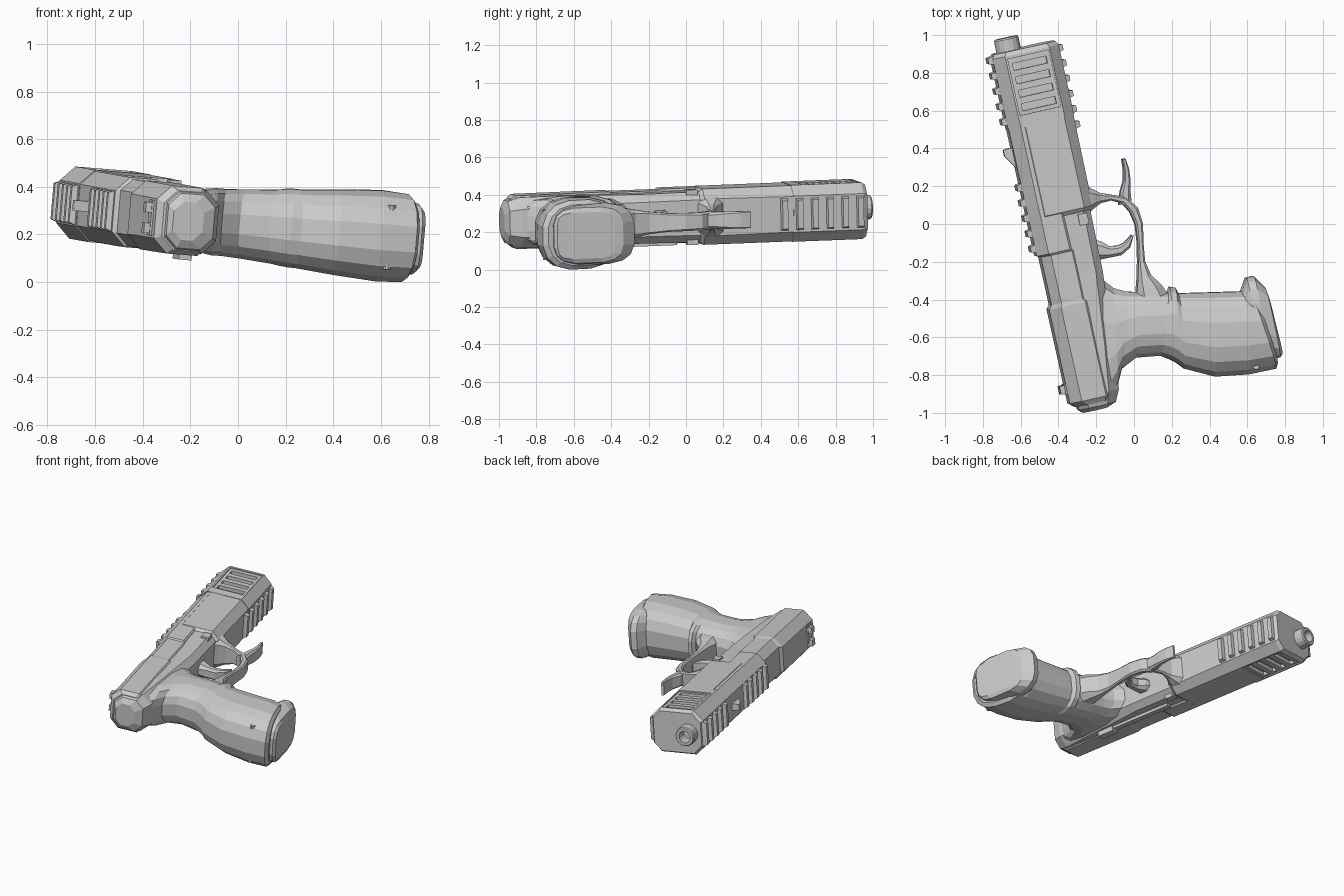
import bpy, bmesh
from math import sin, cos, pi, copysign
from mathutils import Vector, Matrix

LEAN = 0.2182  # slide direction in the top view


def P(s, t, w):
    """Slide frame (along, down towards grip, sideways) to model space."""
    return Vector((-sin(LEAN) * s + cos(LEAN) * t, cos(LEAN) * s + sin(LEAN) * t, w))


def build(name, parts):
    """Each part is a list of matching rings, skinned and capped."""
    bm = bmesh.new()
    for rings in parts:
        rows = [[bm.verts.new(p) for p in r] for r in rings]
        n = len(rows[0])
        for a, b in zip(rows, rows[1:]):
            for i in range(n):
                bm.faces.new((a[i], a[(i + 1) % n], b[(i + 1) % n], b[i]))
        bm.faces.new(rows[0])
        bm.faces.new(rows[-1][::-1])
    bmesh.ops.recalc_face_normals(bm, faces=bm.faces)
    me = bpy.data.meshes.new(name)
    bm.to_mesh(me)
    bm.free()
    ob = bpy.data.objects.new(name, me)
    bpy.context.collection.objects.link(ob)
    return ob


def octo(s, t0, t1, h, c0, c1):
    """Chamfered section across the slide."""
    pts = [(t0, -h + c0), (t0 + c0, -h), (t1 - c1, -h), (t1, -h + c1),
           (t1, h - c1), (t1 - c1, h), (t0 + c0, h), (t0, h - c0)]
    return [P(s, t, w) for t, w in pts]


def box(s0, s1, t0, t1, w0, w1):
    return [[P(s, t, w) for t, w in ((t0, w0), (t1, w0), (t1, w1), (t0, w1))] for s in (s0, s1)]


def oval(ax, ay, bx, by, h, power=2.6, n=16):
    """Super-ellipse section between front point a and back point b."""
    a, b = Vector((ax, ay, 0)), Vector((bx, by, 0))
    ring = []
    for i in range(n):
        q = 2 * pi * (i + 0.5) / n
        u, v = (copysign(abs(f) ** (2 / power), f) for f in (cos(q), sin(q)))
        ring.append((a + b) / 2 + (a - b) / 2 * u + Vector((0, 0, h * v)))
    return ring


def strip(path):
    """Chamfered bar along (x, y, half thickness, half width) points."""
    rings = []
    for i, (x, y, r, h) in enumerate(path):
        p, q = path[max(i - 1, 0)], path[min(i + 1, len(path) - 1)]
        d = Vector((q[0] - p[0], q[1] - p[1], 0)).normalized()
        nrm = Vector((-d.y, d.x, 0))
        c = r * 0.5
        pts = [(-r, -h + c), (-r + c, -h), (r - c, -h), (r, -h + c),
               (r, h - c), (r - c, h), (-r + c, h), (-r, h - c)]
        rings.append([Vector((x, y, w)) + nrm * k for k, w in pts])
    return rings


def tube(stations, t, n=16):
    return [[P(s, t + r * cos(2 * pi * i / n), r * sin(2 * pi * i / n)) for i in range(n)]
            for s, r in stations]


# slide with stepped top
build("slide", [[octo(*a) for a in (
    (-0.875, -0.525, -0.36, 0.125, 0.055, 0.01), (-0.85, -0.552, -0.35, 0.143, 0.06, 0.01),
    (-0.34, -0.552, -0.35, 0.145, 0.06, 0.01), (-0.32, -0.535, -0.36, 0.14, 0.05, 0.01),
    (-0.06, -0.535, -0.36, 0.14, 0.05, 0.01), (-0.05, -0.555, -0.37, 0.147, 0.06, 0.01),
    (0.64, -0.555, -0.38, 0.147, 0.06, 0.01))]])

# frame below the slide, rounded at the back
build("frame", [[octo(*a) for a in (
    (-0.915, -0.49, -0.36, 0.08, 0.04, 0.04), (-0.895, -0.51, -0.31, 0.115, 0.05, 0.05),
    (-0.83, -0.52, -0.28, 0.135, 0.05, 0.06), (-0.60, -0.52, -0.26, 0.138, 0.05, 0.05),
    (-0.20, -0.50, -0.23, 0.132, 0.03, 0.04), (0.13, -0.50, -0.225, 0.135, 0.03, 0.04),
    (0.15, -0.50, -0.208, 0.15, 0.03, 0.05), (0.66, -0.50, -0.203, 0.15, 0.03, 0.055))]])

# muzzle block with slotted side panels
block = build("muzzle_block", [[octo(*a) for a in (
    (0.635, -0.558, -0.2, 0.152, 0.062, 0.055), (1.02, -0.558, -0.2, 0.152, 0.062, 0.055),
    (1.042, -0.545, -0.213, 0.139, 0.058, 0.05))]])
panels = build("panel_cutter", [box(0.70, 1.005, -0.485, -0.262, g * 0.144, g * 0.2) for g in (-1, 1)])
slots = build("slot_cutter", [box(0.72 + 0.073 * i, 0.758 + 0.073 * i, -0.465, -0.282, g * 0.118, g * 0.2)
                              for g in (-1, 1) for i in range(4)])
for cutter in (panels, slots):
    m = block.modifiers.new(cutter.name, 'BOOLEAN')
    m.operation, m.solver, m.object = 'DIFFERENCE', 'EXACT', cutter
    cutter.hide_render = True
    cutter.hide_viewport = True

# barrel with open bore
build("barrel", [tube([(1.0, 0.066), (1.105, 0.066), (1.113, 0.06), (1.113, 0.04), (1.03, 0.036)], -0.458)])


# raised ribs on top and underside
def ribs(name, s0, count, base, out, h):
    parts = []
    for i in range(count):
        s = s0 + 0.083 * i
        parts.append([[P(s + k * g, t, w) for k, w in ((-1, -h + e), (1, -h + e), (1, h - e), (-1, h - e))]
                      for t, g, e in ((base, 0.022, 0), (out, 0.015, 0.012))])
    build(name, parts)


ribs("underside_ribs", 0.585, 6, -0.21, -0.178, 0.088)
ribs("muzzle_top_ribs", 0.68, 5, -0.55, -0.582, 0.088)
ribs("slide_top_ribs", -0.01, 5, -0.55, -0.578, 0.088)

# sights
build("front_sight", [[[P(s, t, w) for s, t in ((0.54, -0.54), (0.535, -0.602), (0.50, -0.602), (0.42, -0.55))]
                       for w in (-0.022, 0.022)]])
build("rear_sight", [box(-0.80, -0.745, -0.56, -0.54, -0.075, 0.075)] +
      [box(-0.795, -0.75, -0.585, -0.55, g * 0.022, g * 0.065) for g in (-1, 1)])

# striker plate at the back of the slide
build("back_plate", [box(-0.885, -0.86, -0.49, -0.40, -0.035, 0.035)])

# slide lever on the lower side
build("slide_lever", [box(-0.55, 0.02, -0.365, -0.325, -0.152, -0.12),
                      box(-0.55, -0.43, -0.37, -0.315, -0.17, -0.12)])

# take-down catches on both sides
build("takedown_catch", [box(0.06, 0.12, -0.30, -0.25, g * 0.12, g * 0.148) for g in (-1, 1)])

# trigger guard bow and its front spur
build("trigger_guard", [strip([
    (-0.28, 0.13, 0.09, 0.12), (-0.235, 0.135, 0.055, 0.10), (-0.19, 0.138, 0.027, 0.075),
    (-0.13, 0.14, 0.015, 0.055), (-0.06, 0.125, 0.02, 0.05), (-0.01, 0.075, 0.024, 0.048),
    (0.018, 0.0, 0.02, 0.048), (0.025, -0.1, 0.015, 0.05), (0.03, -0.2, 0.018, 0.06),
    (0.045, -0.28, 0.036, 0.075), (0.07, -0.345, 0.07, 0.09), (0.09, -0.41, 0.09, 0.10)])])
build("guard_spur", [strip([
    (-0.055, 0.10, 0.035, 0.046), (-0.055, 0.17, 0.027, 0.046), (-0.046, 0.23, 0.018, 0.046),
    (-0.05, 0.29, 0.014, 0.046), (-0.064, 0.345, 0.009, 0.046)])])

# trigger
build("trigger", [strip([
    (-0.25, -0.14, 0.06, 0.05), (-0.19, -0.14, 0.05, 0.045), (-0.14, -0.148, 0.03, 0.04),
    (-0.085, -0.14, 0.027, 0.038), (-0.045, -0.112, 0.02, 0.036), (-0.017, -0.06, 0.006, 0.03)])])

# grip
build("grip", [[oval(*a) for a in (
    (-0.24, -0.22, -0.19, -0.95, 0.12), (-0.175, -0.29, -0.13, -0.945, 0.135),
    (-0.12, -0.335, -0.10, -0.87, 0.142), (-0.05, -0.355, -0.075, -0.77, 0.142),
    (0.03, -0.36, 0.0, -0.71, 0.147), (0.17, -0.36, 0.13, -0.70, 0.158),
    (0.18, -0.33, 0.18, -0.72, 0.164), (0.21, -0.335, 0.22, -0.74, 0.167),
    (0.225, -0.365, 0.26, -0.77, 0.167), (0.40, -0.36, 0.42, -0.812, 0.182),
    (0.57, -0.355, 0.60, -0.80, 0.194), (0.61, -0.37, 0.745, -0.77, 0.188),
    (0.63, -0.38, 0.755, -0.74, 0.165))]])

# magazine base pad
build("magazine_base", [[oval(*a) for a in (
    (0.56, -0.355, 0.62, -0.70, 0.15, 3.2), (0.585, -0.285, 0.66, -0.71, 0.165, 3.2),
    (0.625, -0.275, 0.70, -0.72, 0.165, 3.2), (0.685, -0.335, 0.765, -0.71, 0.15, 3.6),
    (0.70, -0.38, 0.777, -0.69, 0.125, 5))]])

# grip pin
build("grip_pin", [[[Vector((0.63 + 0.017 * cos(k * pi / 5), -0.752 + 0.017 * sin(k * pi / 5), w))
                     for k in range(10)] for w in (-0.135, 0.135)]])

# lay the whole piece down at its slight tilt, resting on the ground
tilt = Matrix.Rotation(0.02, 4, 'X') @ Matrix.Rotation(0.085, 4, 'Y')
for ob in bpy.data.objects:
    ob.data.transform(tilt)
pts = [v.co for ob in bpy.data.objects if not ob.hide_render for v in ob.data.vertices]
mid = [(min(p[i] for p in pts) + max(p[i] for p in pts)) / 2 for i in (0, 1)]
shift = Matrix.Translation((-mid[0], -mid[1], -min(p.z for p in pts)))
for ob in bpy.data.objects:
    ob.data.transform(shift)
